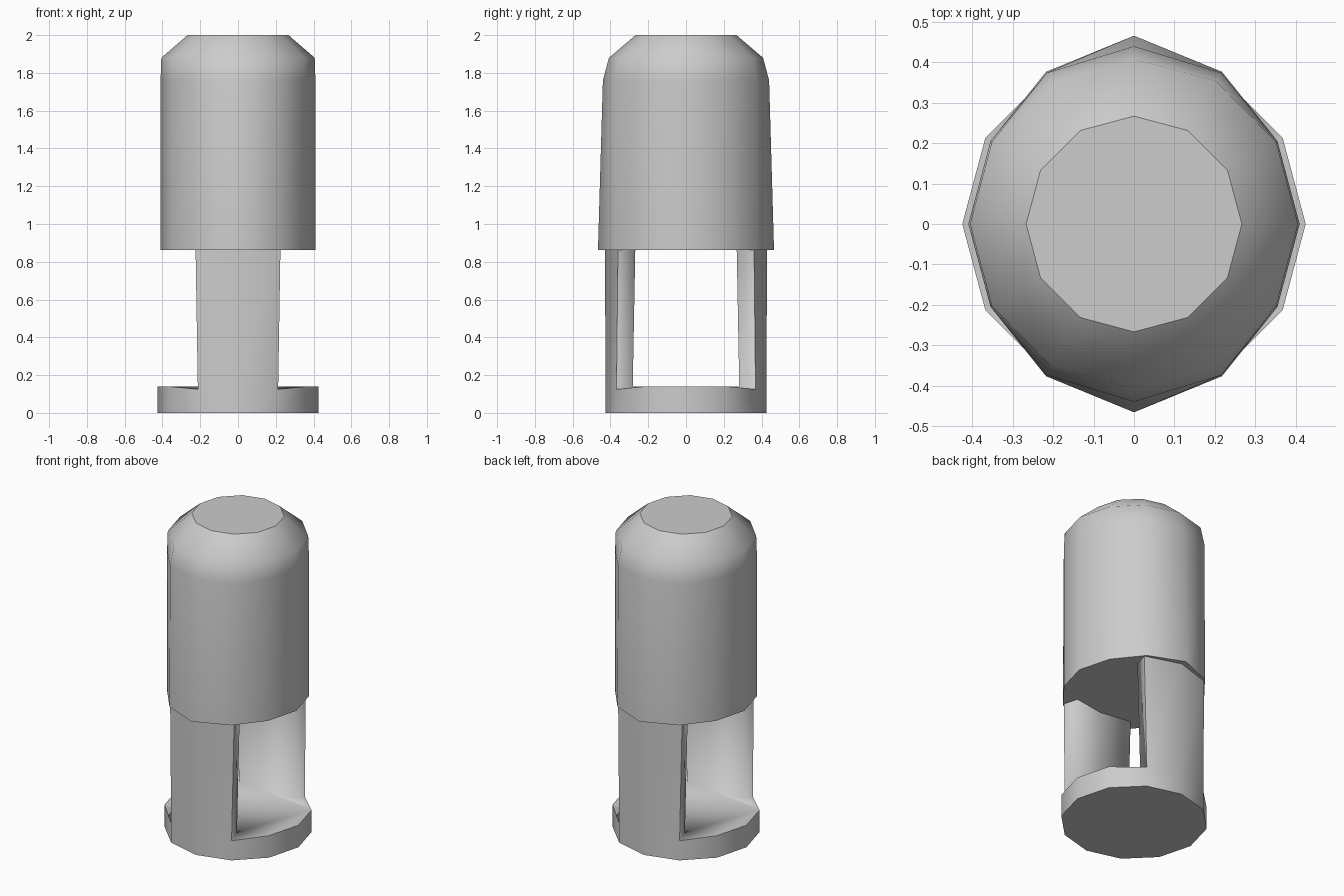
import bpy, bmesh, math

if "Cube" in bpy.data.objects:
    bpy.data.objects.remove(bpy.data.objects["Cube"])

SIDES = 12

grey = bpy.data.materials.new("light grey")
grey.diffuse_color = (0.604, 0.604, 0.604, 1.0)
grey.use_nodes = True
grey.node_tree.nodes["Principled BSDF"].inputs["Base Color"].default_value = grey.diffuse_color


def point(k, r, z):
    a = math.tau * k / SIDES
    return (r * math.cos(a), r * math.sin(a), z)


def finish(bm, name, is_sharp):
    """Smooth-shaded object whose edges are sharp where the rule says so."""
    bmesh.ops.recalc_face_normals(bm, faces=bm.faces)
    for f in bm.faces:
        f.smooth = True
    for e in bm.edges:
        e.smooth = not is_sharp(e)
    mesh = bpy.data.meshes.new(name)
    bm.to_mesh(mesh)
    bm.free()
    mesh.materials.append(grey)
    obj = bpy.data.objects.new(name, mesh)
    bpy.context.collection.objects.link(obj)
    return obj


# Upper body: stacked rings, pulled out to a ridge at front and back
# each ring: height, general radius, radius beside the ridge, ridge radius
rings = [(0.863, 0.41, 0.435, 0.466), (1.76, 0.41, 0.432, 0.44),
         (1.88, 0.406, 0.408, 0.408), (2.0, 0.267, 0.267, 0.267)]
bm = bmesh.new()
loops = []
for z, r, r_near, r_ridge in rings:
    radii = [r, r, r_near, r_ridge, r_near, r]
    loops.append([bm.verts.new(point(k, radii[k % 6], z)) for k in range(SIDES)])
for low, high in zip(loops, loops[1:]):
    for k in range(SIDES):
        n = (k + 1) % SIDES
        bm.faces.new((low[k], low[n], high[n], high[k]))
bm.faces.new(loops[0])
bm.faces.new(loops[-1])
finish(bm, "upper_body", lambda e: any(len(f.verts) > 4 for f in e.link_faces))

# Lower frame: disc base with a curved post rising at front and back
bm = bmesh.new()
bottom = [bm.verts.new(point(k, 0.425, 0)) for k in range(SIDES)]
top = [bm.verts.new(point(k, 0.425, 0.125 if k % 6 in (2, 4) else 0.14))
       for k in range(SIDES)]
bm.faces.new(bottom)
for k in range(SIDES):
    n = (k + 1) % SIDES
    bm.faces.new((bottom[k], bottom[n], top[n], top[k]))

outline = []          # floor between the posts
sharp_pairs = []      # outer vertical edges of the posts
for start, s in ((2, 1), (8, -1)):
    foot_out = [top[start + i] for i in range(3)]
    foot_in = [bm.verts.new((s * x, s * y, 0.14))
               for x, y in ((0.19, 0.282), (0, 0.31), (-0.19, 0.282))]
    head_out = [bm.verts.new((s * x, s * y, 0.89))
                for x, y in ((0.225, 0.36), (0, 0.43), (-0.225, 0.36))]
    head_in = [bm.verts.new((s * x, s * y, 0.89))
               for x, y in ((0.2, 0.268), (0, 0.30), (-0.2, 0.268))]
    foot = foot_out + foot_in[::-1]
    head = head_out + head_in[::-1]
    for i in range(6):
        j = (i + 1) % 6
        bm.faces.new((foot[i], foot[j], head[j], head[i]))
    bm.faces.new(head)
    sharp_pairs += [{foot[i], head[i]} for i in (0, 2)]
    outline += [foot_out[0]] + foot_in + [foot_out[2]]
    outline += [top[(start + 3 + i) % SIDES] for i in range(3)]
bm.faces.new(outline)


def frame_sharp(e):
    a, b = e.verts
    floor_rim = a in top and b in top and any(len(f.verts) > 12 for f in e.link_faces)
    base_rim = a.co.z < 0.01 and b.co.z < 0.01
    head_rim = a.co.z > 0.88 and b.co.z > 0.88
    return floor_rim or base_rim or head_rim or {a, b} in sharp_pairs


finish(bm, "base_with_posts", frame_sharp)
